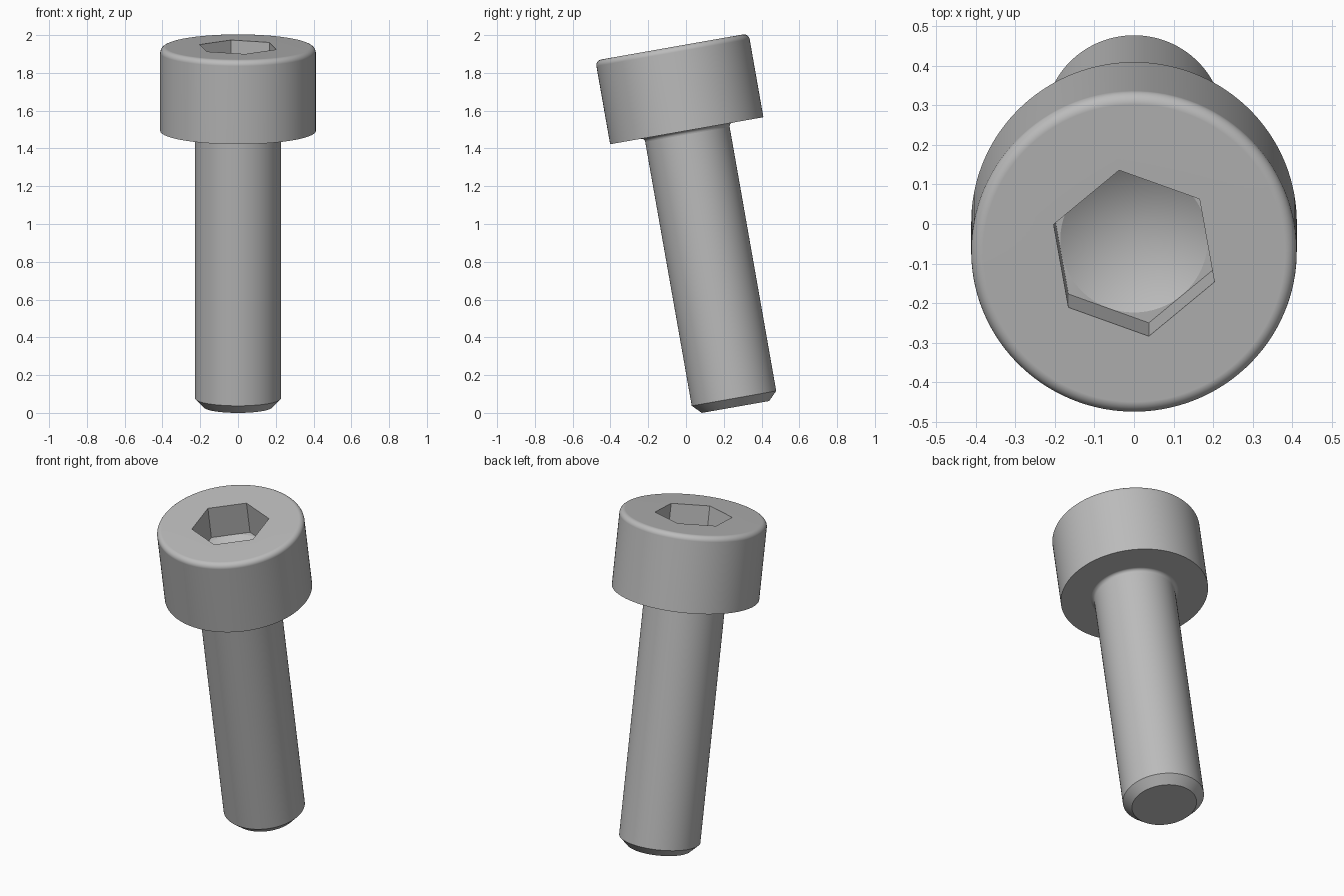
import bpy, bmesh
from math import sin, cos, pi, radians
from mathutils import Matrix

if "Cube" in bpy.data.objects:
    bpy.data.objects.remove(bpy.data.objects["Cube"])

SEG = 120                      # divisible by six so hex corners are exact
TILT = radians(10)
HEX_TURN = radians(40)
LENGTH, HEAD_H = 1.935, 0.45
HEAD_R, SHANK_R = 0.412, 0.227
TOP_FILLET, NECK_FILLET = 0.03, 0.02
CHAMFER = 0.046
HEX_APOTHEM, HEX_DEPTH, CONE_DEPTH = 0.1875, 0.195, 0.108

steel = bpy.data.materials.new("steel grey")
steel.use_nodes = True
GREY = (0.5, 0.5, 0.5, 1)
steel.diffuse_color = GREY
steel.node_tree.nodes["Principled BSDF"].inputs["Base Color"].default_value = GREY

# Stand the tilted screw on the ground, centred
tip_r = SHANK_R - CHAMFER
placement = Matrix.Translation((0, 0.262, tip_r * sin(TILT))) @ Matrix.Rotation(TILT, 4, 'X')


def arc(cr, cz, radius, start, end, steps=6):
    """Profile points of a fillet, as (radius, height)."""
    angles = [radians(start + (end - start) * i / steps) for i in range(steps + 1)]
    return [(cr + radius * cos(a), cz + radius * sin(a)) for a in angles]


def loft(name, rows):
    """Skin rows of (radius, height[, 'hex']); zero radius makes a point."""
    bm = bmesh.new()
    rings = []
    for r, z, *shape in rows:
        if r == 0:
            rings.append([bm.verts.new((0, 0, z))] * SEG)
            continue
        ring = []
        for i in range(SEG):
            a = 2 * pi * i / SEG
            rad = r / cos(a % (pi / 3) - pi / 6) if shape else r
            ring.append(bm.verts.new((rad * cos(a + HEX_TURN), rad * sin(a + HEX_TURN), z)))
        rings.append(ring)
    for low, high in zip(rings, rings[1:]):
        for i in range(SEG):
            j = (i + 1) % SEG
            corners = dict.fromkeys((low[i], low[j], high[j], high[i]))
            bm.faces.new(list(corners))
    bm.transform(placement)
    mesh = bpy.data.meshes.new(name)
    bm.to_mesh(mesh)
    bm.free()
    mesh.materials.append(steel)
    obj = bpy.data.objects.new(name, mesh)
    bpy.context.collection.objects.link(obj)
    bpy.ops.object.select_all(action='DESELECT')
    obj.select_set(True)
    bpy.context.view_layer.objects.active = obj
    bpy.ops.object.shade_smooth_by_angle(angle=radians(25))
    weighted = obj.modifiers.new("flat_caps", 'WEIGHTED_NORMAL')
    weighted.keep_sharp = True
    return obj


neck_z = LENGTH - HEAD_H
socket_z = LENGTH - HEX_DEPTH

# Shank with chamfered tip
loft("shank", [(0, 0), (tip_r, 0), (SHANK_R, CHAMFER), (SHANK_R, neck_z - NECK_FILLET)])

# Head: neck fillet, underside, rim, rounded top, hex socket with drilled cone
loft("head",
     arc(SHANK_R + NECK_FILLET, neck_z - NECK_FILLET, NECK_FILLET, 180, 90)
     + [(HEAD_R, neck_z)]
     + arc(HEAD_R - TOP_FILLET, LENGTH - TOP_FILLET, TOP_FILLET, 0, 90)
     + [(HEX_APOTHEM, LENGTH, 'hex'), (HEX_APOTHEM, socket_z, 'hex'),
        (HEX_APOTHEM - 0.001, socket_z), (0, socket_z - CONE_DEPTH)])
